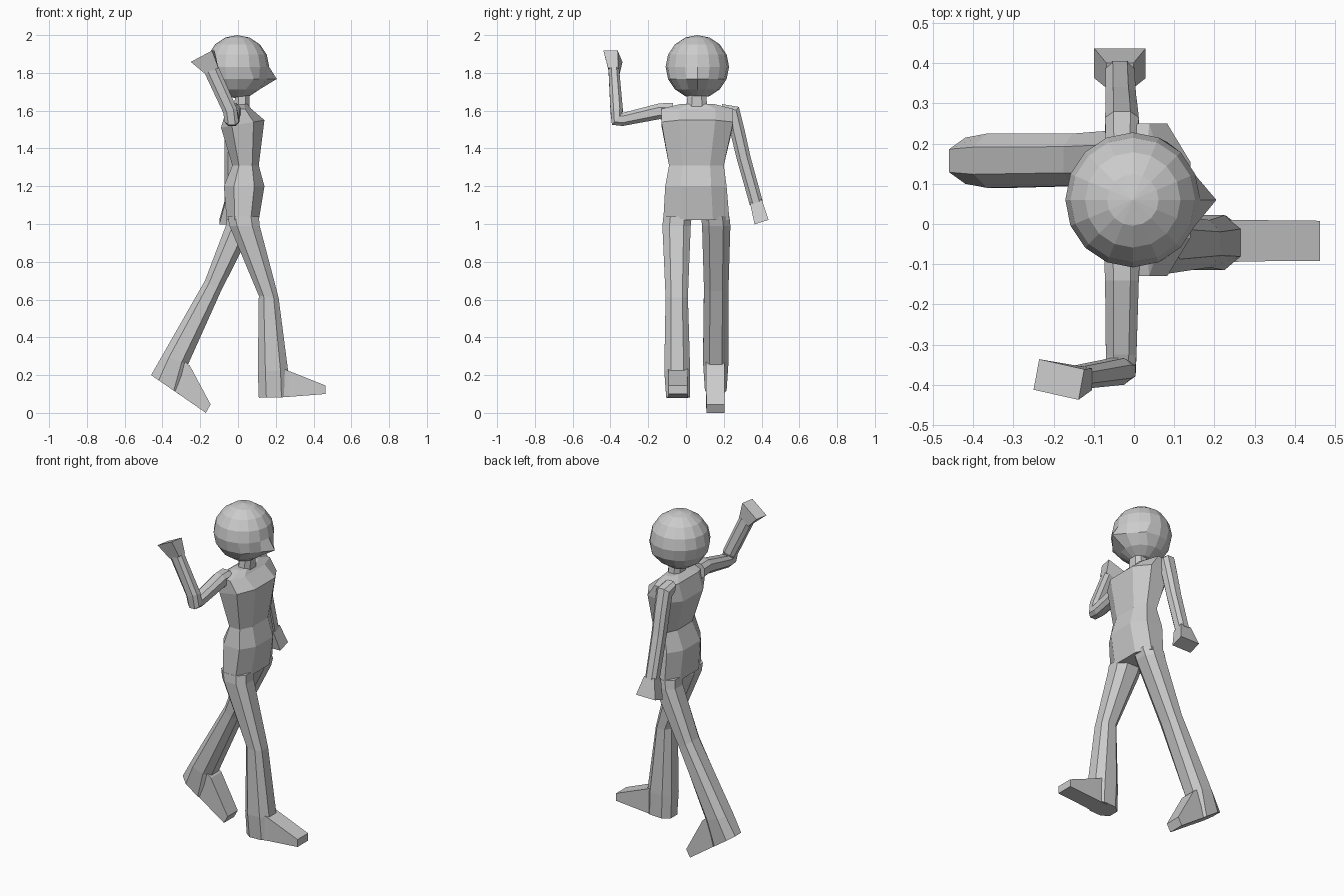
import bpy, bmesh
from mathutils import Vector as V

K = 0.5
OCT = [(1, K), (K, 1), (-K, 1), (-1, K), (-1, -K), (-K, -1), (K, -1), (1, -K)]
BOX = [(1, 1), (-1, 1), (-1, -1), (1, -1)]


def finish(name, bm):
    bmesh.ops.recalc_face_normals(bm, faces=bm.faces)
    me = bpy.data.meshes.new(name)
    bm.to_mesh(me)
    bm.free()
    ob = bpy.data.objects.new(name, me)
    bpy.context.collection.objects.link(ob)
    return ob


def loft(name, sections, shape=OCT):
    """Skin a chain of sections, each (centre, half axis u, half axis v)."""
    bm = bmesh.new()
    rings = [[bm.verts.new(V(c) + V(u) * a + V(v) * b) for a, b in shape]
             for c, u, v in sections]
    n = len(shape)
    for r, s in zip(rings, rings[1:]):
        for i in range(n):
            j = (i + 1) % n
            bm.faces.new((r[i], r[j], s[j], s[i]))
    bm.faces.new(rings[0])
    bm.faces.new(rings[-1])
    return finish(name, bm)


def sec(xb, zb, xf, zf, y0, y1):
    """Section from its back point, front point and side limits."""
    return (((xb + xf) / 2, (y0 + y1) / 2, (zb + zf) / 2),
            ((xf - xb) / 2, 0, (zf - zb) / 2), (0, (y1 - y0) / 2, 0))


# Head: low-poly sphere with a wedge pulled out at the lower face
bm = bmesh.new()
bmesh.ops.create_uvsphere(bm, u_segments=16, v_segments=8, radius=0.168)
for v in bm.verts:
    if abs(v.co.z + 0.064) < 0.01 and v.co.x > 0.02:
        v.co.x = max(v.co.x, 0.208 - abs(v.co.y) * 0.85)
    v.co += V((-0.003, 0.06, 1.832))
finish("head", bm)

# Neck
loft("neck", [sec(-0.02, 1.60, 0.06, 1.60, 0.0, 0.115),
              sec(-0.015, 1.70, 0.06, 1.70, 0.01, 0.105)])

# Torso
loft("torso", [
    sec(-0.02, 1.635, 0.05, 1.635, -0.03, 0.15),
    sec(-0.06, 1.61, 0.07, 1.61, -0.13, 0.25),
    sec(-0.09, 1.51, 0.14, 1.55, -0.13, 0.25),
    sec(-0.03, 1.31, 0.11, 1.31, -0.09, 0.20),
    sec(-0.075, 1.20, 0.14, 1.20, -0.11, 0.215),
    sec(-0.06, 1.02, 0.11, 1.02, -0.12, 0.23)])

# Legs: forward one and trailing one
loft("front_leg", [
    sec(-0.055, 1.04, 0.11, 1.04, -0.12, 0.03),
    sec(-0.045, 0.99, 0.115, 0.99, -0.125, 0.025),
    sec(0.11, 0.62, 0.215, 0.61, -0.108, 0.01),
    sec(0.105, 0.22, 0.265, 0.225, -0.115, 0.022),
    sec(0.11, 0.08, 0.27, 0.085, -0.105, 0.02)])
loft("back_leg", [
    sec(-0.06, 1.04, 0.10, 1.04, 0.08, 0.23),
    sec(-0.065, 0.99, 0.085, 0.99, 0.085, 0.235),
    sec(-0.175, 0.70, -0.09, 0.645, 0.095, 0.225),
    sec(-0.40, 0.305, -0.265, 0.255, 0.09, 0.225),
    sec(-0.46, 0.20, -0.30, 0.09, 0.10, 0.215)])

# Feet
loft("front_foot", [
    sec(0.20, 0.08, 0.20, 0.25, -0.10, 0.01),
    sec(0.27, 0.085, 0.27, 0.222, -0.093, 0.01),
    sec(0.463, 0.10, 0.463, 0.145, -0.092, 0.008)], BOX)
loft("back_foot", [
    sec(-0.35, 0.125, -0.28, 0.27, 0.105, 0.205),
    sec(-0.30, 0.09, -0.255, 0.25, 0.105, 0.205),
    sec(-0.17, 0.0, -0.145, 0.045, 0.108, 0.205)], BOX)

# Raised arm, with hand flaring at the end
loft("raised_arm", [
    ((-0.03, -0.07, 1.595), (0.045, 0, 0), (0, 0, 0.045)),
    ((-0.03, -0.14, 1.597), (0.042, 0, 0), (0, 0, 0.042)),
    ((-0.032, -0.33, 1.555), (0.038, 0, 0), (0, 0.005, 0.036)),
    ((-0.033, -0.366, 1.555), (0.037, 0, 0), (0, 0.026, 0.03)),
    ((-0.042, -0.367, 1.60), (0.036, 0, 0.012), (0, 0.033, 0.0)),
    ((-0.14, -0.382, 1.815), (0.036, 0, 0.018), (0, 0.028, 0))])
loft("raised_hand", [
    ((-0.138, -0.382, 1.81), (0.034, -0.004, 0.017), (0, 0.027, 0)),
    ((-0.187, -0.387, 1.888), (0.056, -0.0125, 0.03), (0.007, 0.038, 0))], BOX)

# Lowered arm and hand
loft("lowered_arm", [
    ((-0.03, 0.20, 1.60), (0.04, 0, 0), (0, -0.01, 0.035)),
    ((-0.03, 0.25, 1.585), (0.042, 0, 0), (0, 0.03, 0.035)),
    ((-0.031, 0.275, 1.48), (0.04, 0, 0), (0, 0.037, 0.01)),
    ((-0.033, 0.305, 1.35), (0.038, 0, 0), (0, 0.036, 0.008)),
    ((-0.035, 0.372, 1.11), (0.036, 0, 0), (0, 0.034, 0.01))])
loft("lowered_hand", [
    ((-0.035, 0.37, 1.12), (0.034, 0, 0), (0, 0.031, 0.01)),
    ((-0.035, 0.40, 1.01), (0.064, 0, 0), (0, 0.037, 0.012))], BOX)
